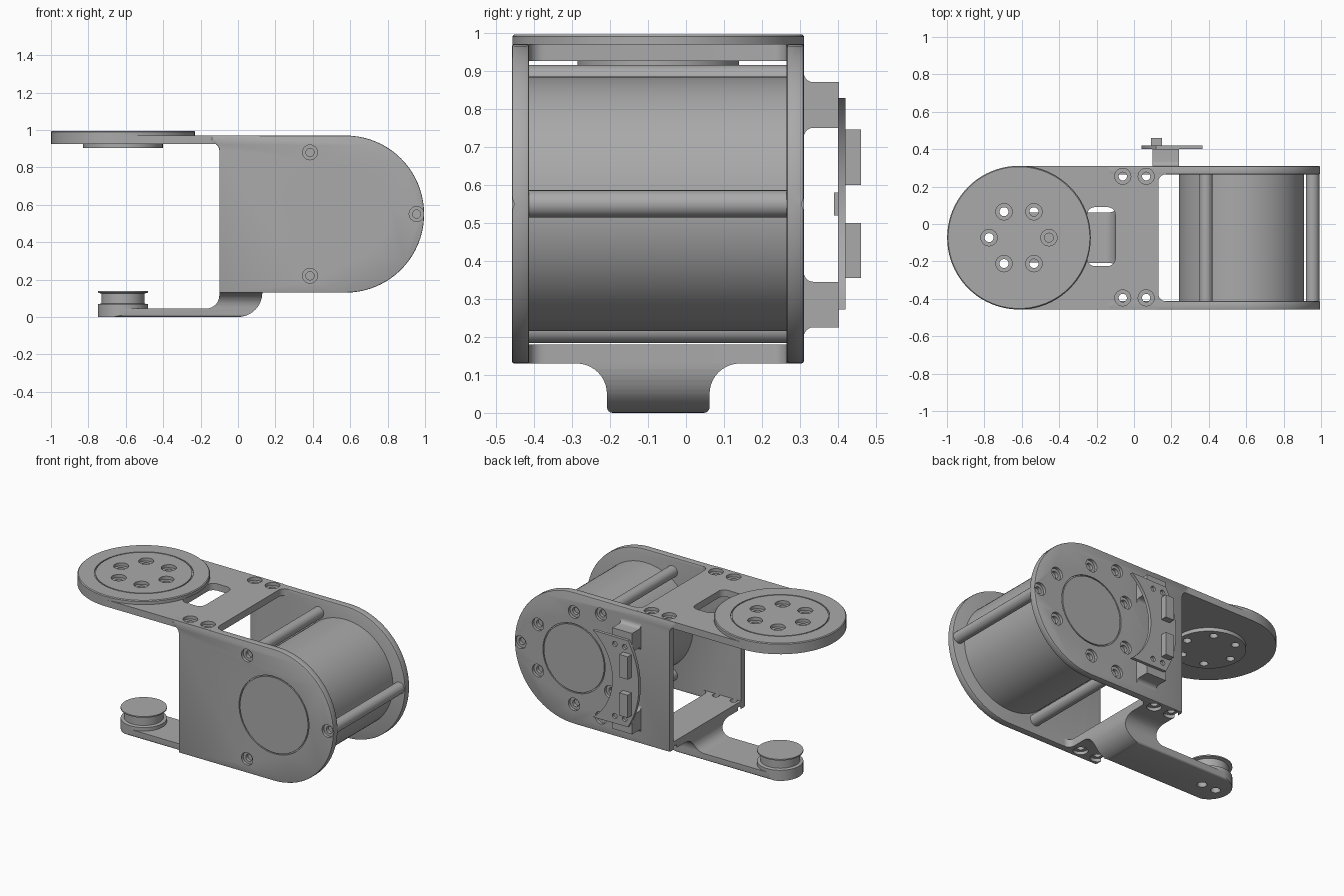
import bpy, bmesh, math

if "Cube" in bpy.data.objects:
    bpy.data.objects.remove(bpy.data.objects["Cube"], do_unlink=True)

grey = bpy.data.materials.new("satin grey")
grey.use_nodes = True
grey.diffuse_color = (0.4, 0.4, 0.4, 1)
grey.node_tree.nodes["Principled BSDF"].inputs["Base Color"].default_value = (0.4, 0.4, 0.4, 1)

MX, MZ = 0.575, 0.55      # motor axis
HX, HY = -0.615, -0.073   # output axis
FRONT, BACK = -0.458, 0.31
WALL = 0.045
BOTTOM, TOP = 0.13, 0.97
parts = []


def place(u, v, h, axis):
    return {"X": (h, u, v), "Y": (u, h, v), "Z": (u, v, h)}[axis]


def finish(name, bm):
    bmesh.ops.recalc_face_normals(bm, faces=bm.faces)
    mesh = bpy.data.meshes.new(name)
    bm.to_mesh(mesh)
    bm.free()
    mesh.materials.append(grey)
    obj = bpy.data.objects.new(name, mesh)
    bpy.context.collection.objects.link(obj)
    parts.append(obj)
    return obj


def arc(cu, cv, r, start, end, n=10):
    angles = [math.radians(start + (end - start) * i / n) for i in range(n + 1)]
    return [(cu + r * math.cos(a), cv + r * math.sin(a)) for a in angles]


def prism(name, outline, axis, low, high):
    bm = bmesh.new()
    a, b = ([bm.verts.new(place(u, v, h, axis)) for u, v in outline] for h in (low, high))
    bm.faces.new(a)
    bm.faces.new(b)
    for i in range(len(a)):
        j = (i + 1) % len(a)
        bm.faces.new((a[i], a[j], b[j], b[i]))
    return finish(name, bm)


def box(name, x, y, z):
    return prism(name, [(x[0], y[0]), (x[1], y[0]), (x[1], y[1]), (x[0], y[1])], "Z", *z)


def lathe(name, profile, centres, axis, ring=False, n=48):
    """Turned shape, repeated at each centre; profile holds (radius, height)."""
    bm = bmesh.new()
    for cu, cv in centres:
        rows = []
        for r, h in profile:
            circle = arc(cu, cv, r, 0, 360, n)[:-1]
            rows.append([bm.verts.new(place(u, v, h, axis)) for u, v in circle])
        pairs = list(zip(rows, rows[1:]))
        if ring:
            pairs.append((rows[-1], rows[0]))
        else:
            bm.faces.new(rows[0])
            bm.faces.new(rows[-1])
        for a, b in pairs:
            for i in range(n):
                j = (i + 1) % n
                bm.faces.new((a[i], a[j], b[j], b[i]))
    return finish(name, bm)


def bake(obj):
    bpy.context.view_layer.update()
    graph = bpy.context.evaluated_depsgraph_get()
    mesh = bpy.data.meshes.new_from_object(obj.evaluated_get(graph))
    obj.modifiers.clear()
    obj.data = mesh


def bevel(obj, width):
    mod = obj.modifiers.new("bevel", "BEVEL")
    mod.width, mod.segments, mod.limit_method = width, 2, "ANGLE"
    bake(obj)


def carve(objs, tool, mode="DIFFERENCE"):
    for obj in objs:
        mod = obj.modifiers.new("cut", "BOOLEAN")
        mod.operation, mod.solver, mod.object = mode, "EXACT", tool
        bake(obj)
    parts.remove(tool)
    bpy.data.objects.remove(tool, do_unlink=True)


def groove(objs, centre, axis, radius, surface, depth=0.008):
    lo, hi = surface - depth, surface + depth
    rim = radius - 0.007
    carve(objs, lathe("groove", [(rim, lo), (radius, lo), (radius, hi), (rim, hi)],
                      [centre], axis, ring=True, n=64))


def polar(cu, cv, r, count, offset=0):
    return arc(cu, cv, r, offset, offset + 360, count)[:-1]


# Side plates: round at the motor end, small fillet under the top arm
side = arc(MX, MZ, 0.42, -90, 90, 40) + [(-0.14, TOP), (-0.14, 0.93)]
side += arc(-0.14, 0.89, 0.04, 90, 0, 6) + [(-0.1, BOTTOM)]
front_plate = prism("front_plate", side, "Y", FRONT, FRONT + WALL)
back_plate = prism("back_plate", side, "Y", BACK - WALL, BACK)
for plate in (front_plate, back_plate):
    bevel(plate, 0.007)

# Top arm and bottom flange, filleted into the side plates
inner_front, inner_back = FRONT + WALL, BACK - WALL
edge = [(0.17, FRONT + 0.01), (0.17, inner_front)]
edge += arc(0.17, inner_front + 0.04, 0.04, 270, 180, 6)
edge += arc(0.17, inner_back - 0.04, 0.04, 180, 90, 6) + [(0.17, BACK - 0.01)]
top_outline = arc(HX, HY, 0.384, 90, 270, 40) + [(0.1, FRONT + 0.001)] + edge + [(0.1, BACK - 0.001)]
top_arm = prism("top_arm", top_outline, "Z", 0.926, TOP)
flange_outline = [(-0.1, FRONT + 0.01)] + edge + [(-0.1, BACK - 0.01)]
bottom_flange = prism("bottom_flange", flange_outline, "Z", BOTTOM, BOTTOM + 0.05)

# Cable slot in the top arm
slot = arc(-0.14, 0.05, 0.04, 0, 90, 6) + arc(-0.21, 0.05, 0.04, 90, 180, 6)
slot += arc(-0.21, -0.185, 0.04, 180, 270, 6) + arc(-0.14, -0.185, 0.04, 270, 360, 6)
carve([top_arm], prism("slot", slot, "Z", 0.8, 1.1))

# Counterbored screw holes above and below
screws = [(x, y) for x in (-0.06, 0.065) for y in (-0.395, 0.255)]
top_bore = [(0.022, 0.9), (0.022, 0.95), (0.043, 0.95), (0.043, 1.1)]
low_bore = [(0.022, 0.2), (0.022, 0.15), (0.043, 0.15), (0.043, 0.1)]
carve([top_arm, front_plate, back_plate], lathe("bores", top_bore, screws, "Z", n=24))
carve([bottom_flange, front_plate, back_plate], lathe("bores", low_bore, screws, "Z", n=24))

# Output disc, with its hub below the top arm
output_disc = lathe("output_disc", [(0.384, TOP), (0.384, 0.99), (0.379, 0.995)], [(HX, HY)], "Z", n=80)
hub = lathe("output_hub", [(0.213, 0.903), (0.213, 0.93)], [(HX, HY)], "Z", n=64)
groove([output_disc], (HX, HY), "Z", 0.287, 0.995)
disc_bore = [(0.024, 0.85), (0.024, 0.975), (0.044, 0.975), (0.044, 1.1)]
carve([output_disc, hub, top_arm],
      lathe("bores", disc_bore, polar(HX, HY, 0.16, 6), "Z", n=24))

# Motor and the three tie rods
rods = [(0.385, 0.88), (0.955, MZ), (0.385, 0.22)]
lathe("motor", [(0.335, inner_front - 0.002), (0.335, inner_back + 0.002)], [(MX, MZ)], "Y", n=80)
lathe("tie_rods", [(0.036, inner_front - 0.002), (0.036, inner_back + 0.002)], rods, "Y", n=28)

# Screw recesses and round cover lines on the side plates
front_bore = [(0.04, FRONT - 0.1), (0.04, FRONT + 0.018), (0.022, FRONT + 0.018), (0.022, FRONT + 0.038)]
back_bore = [(0.04, BACK + 0.1), (0.04, BACK - 0.018), (0.022, BACK - 0.018), (0.022, BACK - 0.038)]
carve([front_plate], lathe("bores", front_bore, rods, "Y", n=24))
carve([back_plate], lathe("bores", back_bore, rods + polar(MX, MZ, 0.295, 6, 30), "Y", n=24))
groove([front_plate], (MX, MZ), "Y", 0.247, FRONT)
groove([back_plate], (MX, MZ), "Y", 0.22, BACK)

# Lower arm: side profile trimmed by its end view and its plan
arm_side = arc(0, 0.13, 0.13, 0, -90, 14) + [(-0.8, 0), (-0.8, 0.045)]
arm_side += arc(-0.17, 0.115, 0.07, -90, 0, 10) + [(-0.1, 0.14), (0.13, 0.14)]
lower_arm = prism("lower_arm", arm_side, "Y", -0.4, 0.3)
arm_end = arc(HY + 0.215, 0.05, 0.08, 180, 90) + [(HY + 0.215, 0.2), (HY - 0.215, 0.2)]
arm_end += arc(HY - 0.215, 0.05, 0.08, 90, 0)
arm_end += arc(HY - 0.12, 0.015, 0.015, 180, 270, 4) + arc(HY + 0.12, 0.015, 0.015, 270, 360, 4)
carve([lower_arm], prism("end_view", arm_end, "X", -1, 0.5), "INTERSECT")
arm_plan = arc(HX, HY, 0.134, 90, 270, 24) + [(-0.4, HY - 0.134), (-0.4, HY - 0.5),
                                              (0.5, HY - 0.5), (0.5, HY + 0.5), (-0.4, HY + 0.5), (-0.4, HY + 0.134)]
carve([lower_arm], prism("plan", arm_plan, "Z", -0.5, 0.5), "INTERSECT")
holes = [(HX - 0.05, HY), (HX + 0.05, HY)]
carve([lower_arm], lathe("bores", [(0.028, -0.1), (0.028, 0.03)], holes, "Z", n=24))

# Idler wheel on the lower arm
idler = [(0.134, 0.04), (0.134, 0.068), (0.115, 0.072), (0.115, 0.125), (0.134, 0.13), (0.134, 0.138)]
lathe("idler_wheel", idler, [(HX, HY)], "Z")

# Flared standoffs behind the back plate
for name, low, high in (("upper_standoff", 0.75, 0.87), ("lower_standoff", 0.225, 0.345)):
    flare = arc(BACK + 0.025, low - 0.025, 0.025, 180, 90, 6) + [(0.402, low), (0.402, high)]
    flare += arc(BACK + 0.025, high + 0.025, 0.025, 270, 180, 6)
    flare += [(BACK - 0.01, high + 0.025), (BACK - 0.01, low - 0.025)]
    prism(name, flare, "X", 0.1, 0.24)

# Curved circuit board with its connectors
board_outline = arc(MX, MZ, 0.348, 127, 233, 24) + arc(MX, MZ, 0.535, 211, 149, 24)
board = prism("circuit_board", board_outline, "Y", 0.4, 0.42)
mounts = [(x, z) for x in (0.14, 0.21) for z in (0.32, 0.78)]
carve([board], lathe("bores", [(0.016, 0.405), (0.016, 0.5)], mounts, "Y", n=20))
for name, z in (("upper_connector", (0.6, 0.745)), ("lower_connector", (0.355, 0.5))):
    box(name, (0.09, 0.15), (0.415, 0.46), z)
box("board_chip", (0.1, 0.16), (0.39, 0.405), (0.52, 0.58))

# Smooth round surfaces, keep hard edges
bpy.ops.object.select_all(action="DESELECT")
for obj in parts:
    obj.select_set(True)
bpy.context.view_layer.objects.active = parts[0]
bpy.ops.object.shade_smooth_by_angle(angle=math.radians(30))
